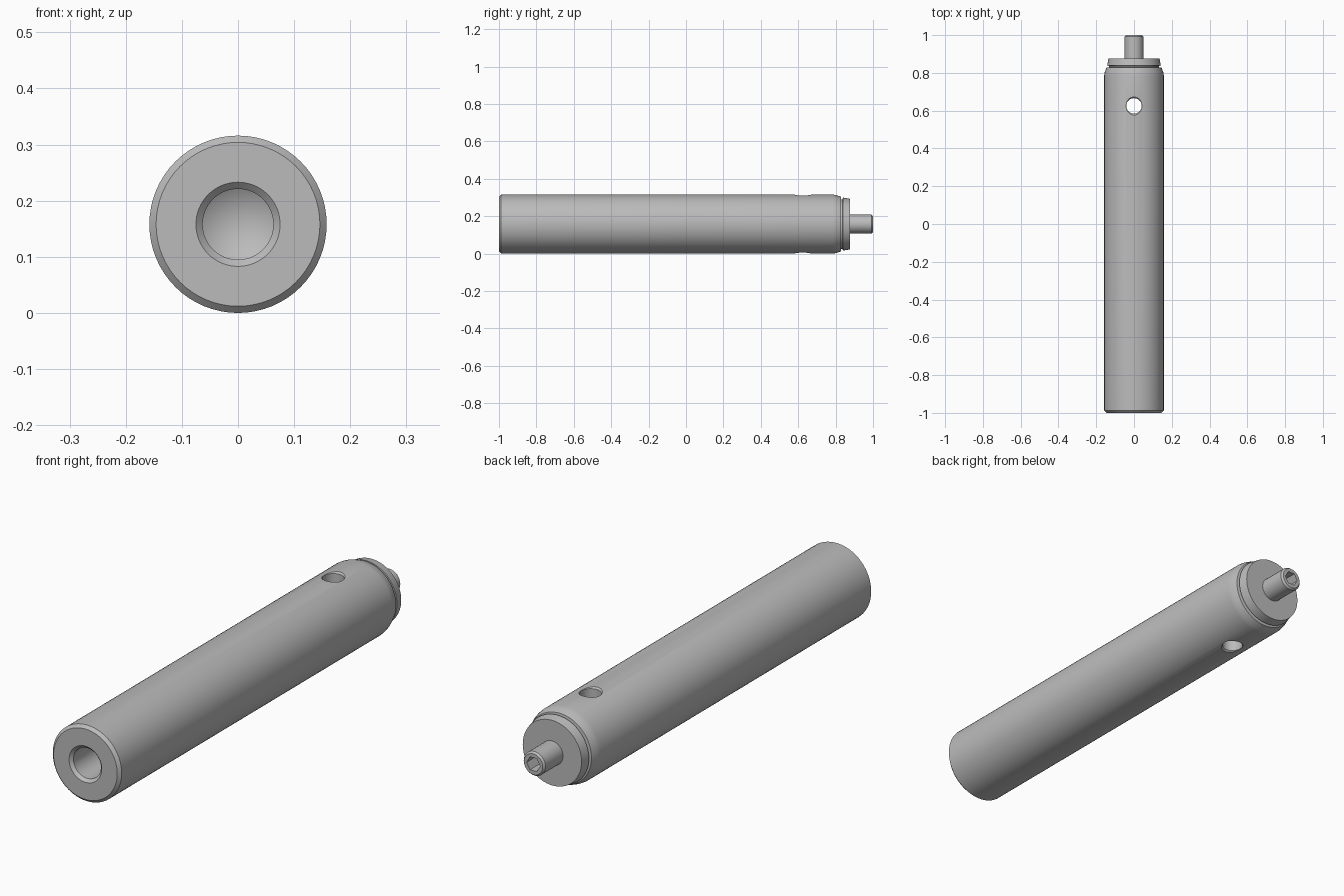
import bpy, bmesh, math
from mathutils import Matrix, Vector

if "Cube" in bpy.data.objects:
    bpy.data.objects.remove(bpy.data.objects["Cube"])

R = 0.158            # body radius, also the height of the axis
HOLE_Y = 0.625

steel = bpy.data.materials.new("grey steel")
steel.use_nodes = True
GREY = (0.5, 0.5, 0.5, 1)
steel.diffuse_color = GREY
steel.node_tree.nodes["Principled BSDF"].inputs["Base Color"].default_value = GREY


def lathe(name, profile, sides, place):
    """Spin (radius, height) points that start and end on the axis into a solid."""
    bm = bmesh.new()
    verts = [bm.verts.new((r, 0, h)) for r, h in profile]
    edges = [bm.edges.new(pair) for pair in zip(verts, verts[1:])]
    bmesh.ops.spin(bm, geom=verts + edges, cent=(0, 0, 0), axis=(0, 0, 1),
                   angle=math.tau, steps=sides, use_duplicate=False)
    bmesh.ops.remove_doubles(bm, verts=bm.verts, dist=0.0001)
    bmesh.ops.dissolve_degenerate(bm, edges=bm.edges, dist=0.0001)
    bmesh.ops.recalc_face_normals(bm, faces=bm.faces)
    bmesh.ops.transform(bm, matrix=place, verts=bm.verts)
    mesh = bpy.data.meshes.new(name)
    bm.to_mesh(mesh)
    bm.free()
    mesh.materials.append(steel)
    obj = bpy.data.objects.new(name, mesh)
    bpy.context.collection.objects.link(obj)
    return obj


def cut(obj, cutter):
    """Subtract the cutter, then remove it."""
    mod = obj.modifiers.new("cut", 'BOOLEAN')
    mod.operation = 'DIFFERENCE'
    mod.solver = 'EXACT'
    mod.object = cutter
    cutter.hide_render = True
    bpy.context.view_layer.objects.active = obj
    bpy.ops.object.modifier_apply(modifier=mod.name)
    bpy.data.objects.remove(cutter)


def smooth(obj):
    bpy.ops.object.select_all(action='DESELECT')
    obj.select_set(True)
    bpy.context.view_layer.objects.active = obj
    bpy.ops.object.shade_smooth_by_angle(angle=math.radians(25))


# Lathe height runs along +y, at axis height R
along_y = Matrix.Translation((0, 0, R)) @ Matrix.Rotation(-math.pi / 2, 4, 'X')

# Body: drilled front bore, chamfered rim, rounded shoulder, groove and collar
body = lathe("body", [
    (0, -0.56), (0.063, -0.60), (0.063, -0.988), (0.075, -1),
    (0.146, -1), (R, -0.988), (R, 0.785), (0.155, 0.803), (0.146, 0.828),
    (0.132, 0.830), (0.132, 0.837), (0.142, 0.839), (0.135, 0.877), (0, 0.877),
], 64, along_y)

# Cross hole through the body, slightly flared at both mouths
rim = 0.151
cut(body, lathe("hole_cutter", [
    (0, -0.2), (0.075, -0.2), (0.048, -R), (0.041, -rim),
    (0.041, rim), (0.048, R), (0.075, 0.2), (0, 0.2),
], 32, Matrix.Translation((0, HOLE_Y, R))))
smooth(body)

# Stem with a chamfered tip and a hexagonal socket
stem = lathe("stem", [(0, 0.87), (0.05, 0.87), (0.05, 0.992),
                      (0.043, 1), (0, 1)], 32, along_y)
cut(stem, lathe("socket_cutter", [(0, 0.92), (0.031, 0.935), (0.031, 1.05),
                                  (0, 1.05)], 6, along_y))
smooth(stem)
